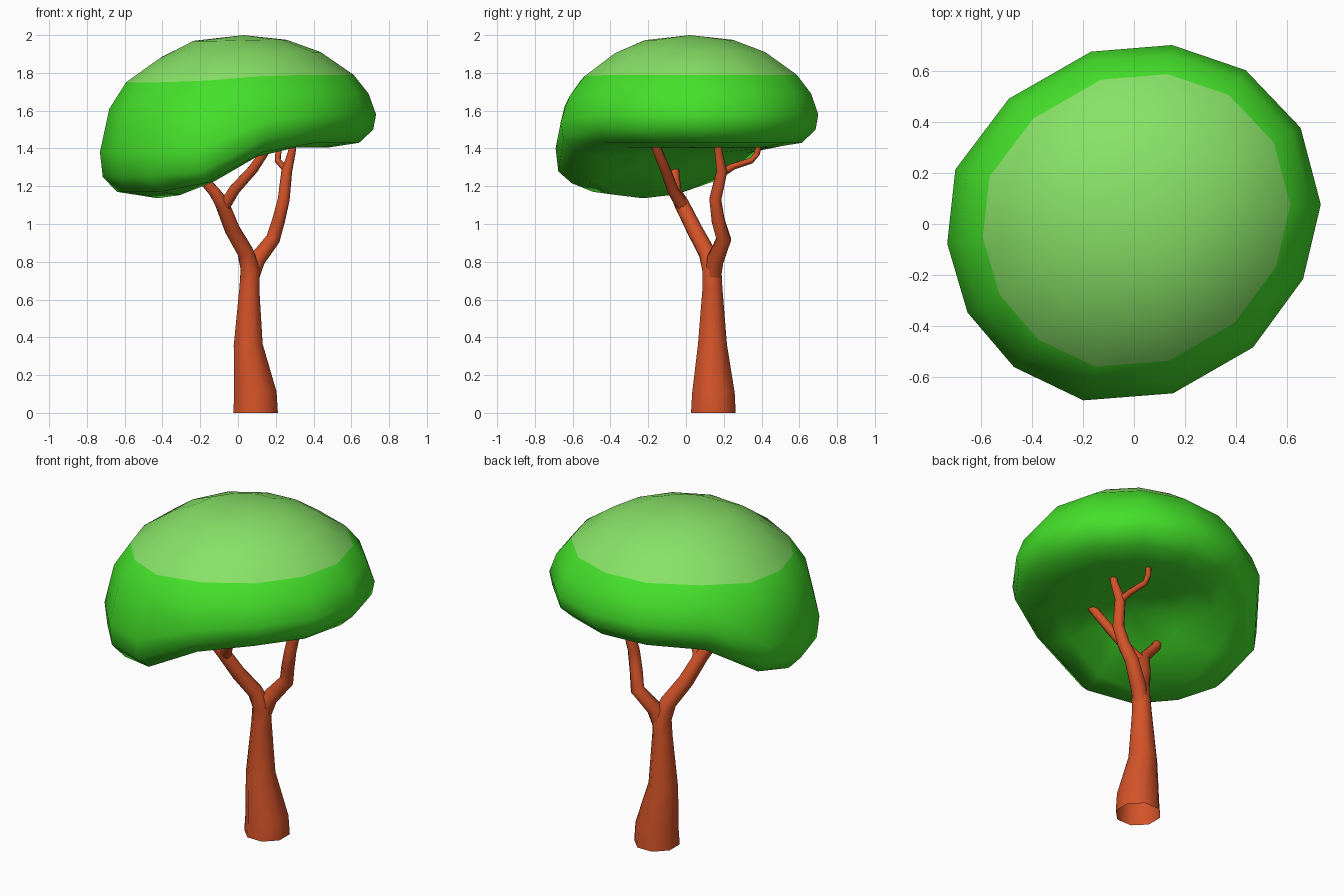
import bpy, bmesh, math
from mathutils import Vector

if "Cube" in bpy.data.objects:
    bpy.data.objects.remove(bpy.data.objects["Cube"])


def material(name, rgb):
    m = bpy.data.materials.new(name)
    m.diffuse_color = (*rgb, 1)
    m.use_nodes = True
    m.node_tree.nodes["Principled BSDF"].inputs["Base Color"].default_value = m.diffuse_color
    return m


BARK = material("bark", (0.65, 0.086, 0.022))
LEAF = material("leaf_green", (0.058, 0.75, 0.023))
LIGHT = material("light_leaf_green", (0.245, 0.76, 0.135))


def finish(bm, name, mats):
    me = bpy.data.meshes.new(name)
    bm.to_mesh(me)
    bm.free()
    for m in mats:
        me.materials.append(m)
    ob = bpy.data.objects.new(name, me)
    bpy.context.collection.objects.link(ob)
    bpy.context.view_layer.objects.active = ob
    ob.select_set(True)
    bpy.ops.object.shade_smooth_by_angle(angle=math.radians(75))
    ob.select_set(False)
    return ob


def bridge(bm, a, b, mat=0):
    n = len(a)
    for i in range(n):
        bm.faces.new((a[i], a[(i + 1) % n], b[(i + 1) % n], b[i])).material_index = mat


def limb(name, pts, sides=8):
    """Tapered tube through (x, y, z, radius) points, open at the foot."""
    bm = bmesh.new()
    c = [Vector(p[:3]) for p in pts]
    rings = []
    for i, p in enumerate(pts):
        t = (c[min(i + 1, len(c) - 1)] - c[max(i - 1, 0)]).normalized()
        if p[2] == 0:
            t = Vector((0, 0, 1))
        u = Vector((0, 1, 0)).cross(t).normalized()
        v = t.cross(u)
        rings.append([bm.verts.new(c[i] + p[3] * (u * math.cos(a) + v * math.sin(a)))
                      for a in (2 * math.pi * (k + 0.5) / sides for k in range(sides))])
    for a, b in zip(rings, rings[1:]):
        bridge(bm, a, b)
    bm.faces.new(rings[-1])
    return finish(bm, name, [BARK])


# Trunk running on into the left branch
limb("trunk", [(0.093, 0.145, 0, 0.128), (0.092, 0.145, 0.1, 0.122), (0.054, 0.14, 0.36, 0.083),
               (0.06, 0.14, 0.66, 0.057), (0.065, 0.137, 0.76, 0.055), (0.04, 0.11, 0.85, 0.046),
               (-0.03, 0.045, 0.97, 0.043), (-0.085, -0.025, 1.11, 0.04),
               (-0.125, -0.055, 1.17, 0.032), (-0.205, -0.06, 1.26, 0.027), (-0.23, -0.06, 1.32, 0.024)])
limb("left_inner_branch", [(-0.075, -0.015, 1.09, 0.034), (-0.02, -0.07, 1.18, 0.031),
                           (0.08, -0.11, 1.29, 0.028), (0.16, -0.16, 1.41, 0.025), (0.18, -0.175, 1.45, 0.022)])
# Right branch and its twigs
limb("right_branch", [(0.065, 0.14, 0.70, 0.045), (0.1, 0.155, 0.81, 0.047), (0.185, 0.2, 0.92, 0.041),
                      (0.215, 0.17, 1.02, 0.037), (0.242, 0.155, 1.13, 0.034),
                      (0.258, 0.19, 1.28, 0.031), (0.285, 0.172, 1.38, 0.022), (0.295, 0.168, 1.46, 0.02)])
limb("right_twig", [(0.258, 0.185, 1.27, 0.02), (0.24, 0.25, 1.305, 0.018), (0.21, 0.345, 1.335, 0.016),
                    (0.213, 0.375, 1.37, 0.017), (0.225, 0.395, 1.46, 0.016)])

# Canopy: 14-sided dome that droops towards the front left, with a hollow underside
OUTLINE = [(6, .735), (30, .753), (54, .744), (78, .716), (104, .695), (135, .693), (163, .731),
           (186, .735), (208, .738), (230, .731), (254, .718), (283, .68), (314, .671), (342, .696)]
RINGS = [  # radius, height on the high side, drop on the low side, centre offset
    (0.25, 1.975, 0.015, 0.02), (0.43, 1.91, 0.045, 0.02), (0.605, 1.79, 0.04, 0.02),
    (0.69, 1.69, 0.08, 0.01), (0.735, 1.58, 0.20, 0), (0.72, 1.50, 0.25, 0),
    (0.645, 1.43, 0.26, 0), (0.48, 1.405, 0.285, 0), (0.25, 1.41, 0.29, 0)]


def droop(x, y):
    p = 0.47 * x - 0.88 * y
    d = -0.88 * x - 0.47 * y - (0.2 if p > 0 else 0.5) * p * p
    t = min(max((d + 0.1) / 0.68, 0), 1)
    return t * t * (3 - 2 * t)


bm = bmesh.new()
rings = []
for r, z, drop, off in RINGS:
    ring = []
    for deg, rad in OUTLINE:
        a, s = math.radians(deg), r * rad / 0.735
        x, y = s * math.cos(a) + off * 0.5, s * math.sin(a) + off * 0.5
        ring.append(bm.verts.new((x, y, z - drop * droop(x, y))))
    rings.append(ring)
for i, (a, b) in enumerate(zip(rings, rings[1:])):
    bridge(bm, a, b, 1 if i < 2 else 0)
n = len(OUTLINE)
for ring, z, mat in ((rings[0], 2.0, 1), (rings[-1], 1.40, 0)):
    tip = bm.verts.new((0.03 * mat, 0.02 * mat, z))
    for k in range(n):
        bm.faces.new((ring[k], ring[(k + 1) % n], tip)).material_index = mat
bmesh.ops.recalc_face_normals(bm, faces=bm.faces)
finish(bm, "canopy", [LEAF, LIGHT])
